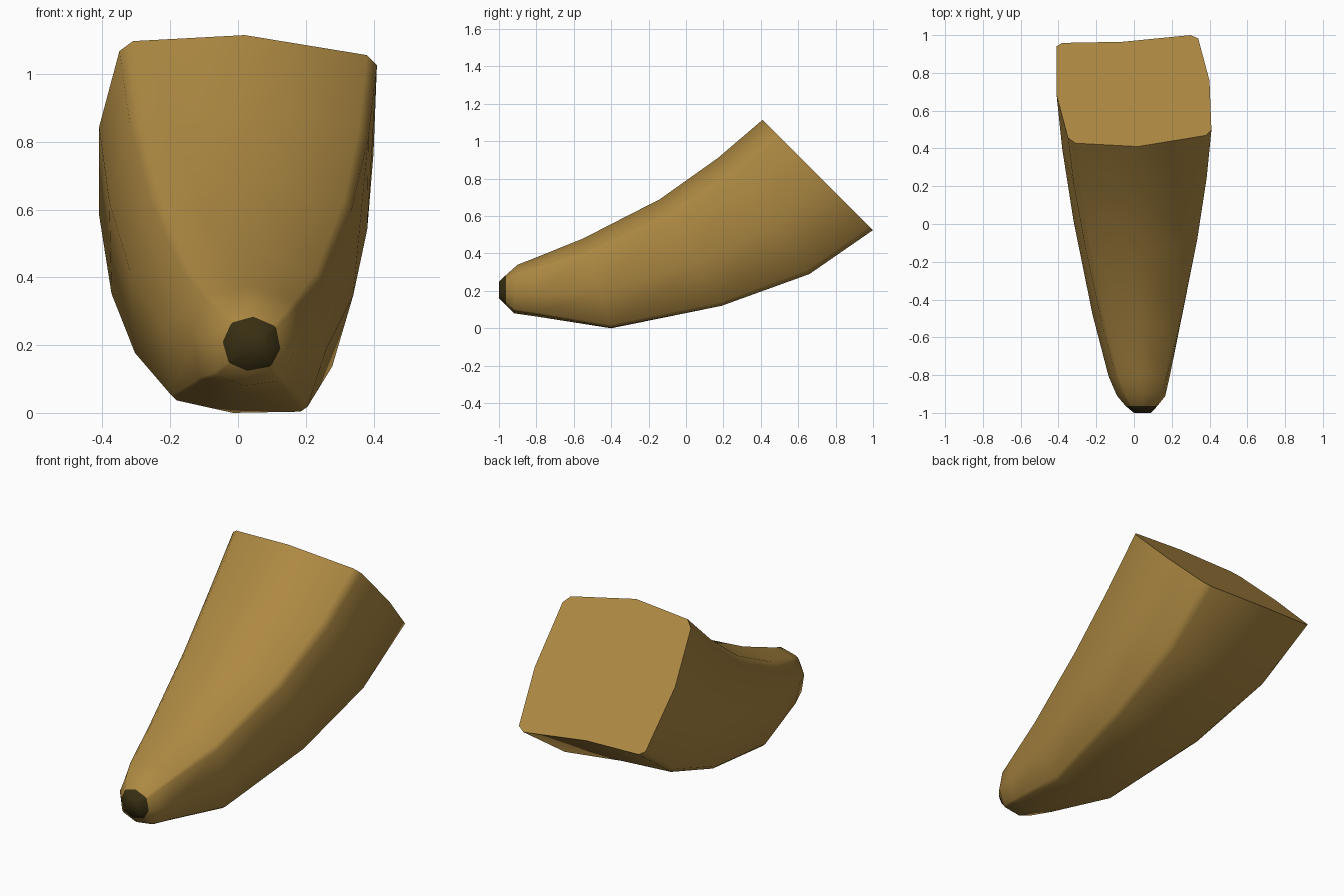
import bpy, bmesh, math

if "Cube" in bpy.data.objects:
    bpy.data.objects.remove(bpy.data.objects["Cube"])


def material(name, rgb):
    m = bpy.data.materials.new(name)
    m.diffuse_color = (*rgb, 1)
    m.use_nodes = True
    m.node_tree.nodes["Principled BSDF"].inputs["Base Color"].default_value = m.diffuse_color
    return m


# Twelve-sided cross-section: a leaning rounded square (x, 0 = belly .. 1 = back)
PROFILE = [(-.41, .10), (-.38, .07), (-.06, .06), (.30, 0), (.34, .03), (.40, .41),
           (.41, .85), (.38, .90), (.02, 1), (-.31, .97), (-.35, .92), (-.41, .54)]

# Sections: back (y, z), belly (y, z), left x, right x, roundness
SECTIONS = [
    ((-1.0, .25), (-1.0, .16), .00, .09, 1.0),
    ((-.963, .284), (-.962, .124), -.045, .125, .9),
    ((-.90, .34), (-.92, .08), -.09, .165, .75),
    ((-.81, .375), (-.80, .063), -.135, .19, .65),
    ((-.55, .48), (-.40, .00), -.22, .26, .45),
    ((-.14, .69), (.19, .12), -.32, .34, .22),
    ((.17, .91), (.66, .29), -.38, .385, .08),
    ((.41, 1.115), (1.0, .525), -.41, .41, 0.0),
]


def unit_range(values):
    lo, hi = min(values), max(values)
    return [(v - lo) / (hi - lo) for v in values]


def section_points(back, belly, left, right, roundness):
    us, ws = [], []
    for x, v in PROFILE:
        u, w = x / .41, 2 * v - 1
        r = math.hypot(u, w)
        us.append(u + (u / r - u) * roundness)
        ws.append(w + (w / r - w) * roundness)
    return [(left + (right - left) * u,
             belly[0] + (back[0] - belly[0]) * w,
             belly[1] + (back[1] - belly[1]) * w)
            for u, w in zip(unit_range(us), unit_range(ws))]


# Curved tapering body, lofted from the dark tip to the flat cut end
bm = bmesh.new()
rings = [[bm.verts.new(p) for p in section_points(*s)] for s in SECTIONS]
n = len(PROFILE)
tip_faces = [bm.faces.new(rings[0])]
for k in range(len(rings) - 1):
    a, b = rings[k], rings[k + 1]
    for i in range(n):
        j = (i + 1) % n
        f = bm.faces.new((a[i], a[j], b[j], b[i]))
        if k == 0:
            tip_faces.append(f)
bm.faces.new(rings[-1])
for f in tip_faces:
    f.material_index = 1
bmesh.ops.recalc_face_normals(bm, faces=bm.faces)

mesh = bpy.data.meshes.new("curved_body")
bm.to_mesh(mesh)
bm.free()
body = bpy.data.objects.new("curved_body", mesh)
bpy.context.collection.objects.link(body)
mesh.materials.append(material("golden_tan", (.42, .25, .055)))
mesh.materials.append(material("dark_tip", (.04, .028, .006)))

# Smooth sides with a crisp cut end
bpy.context.view_layer.objects.active = body
body.select_set(True)
bpy.ops.object.shade_smooth_by_angle(angle=math.radians(60))
